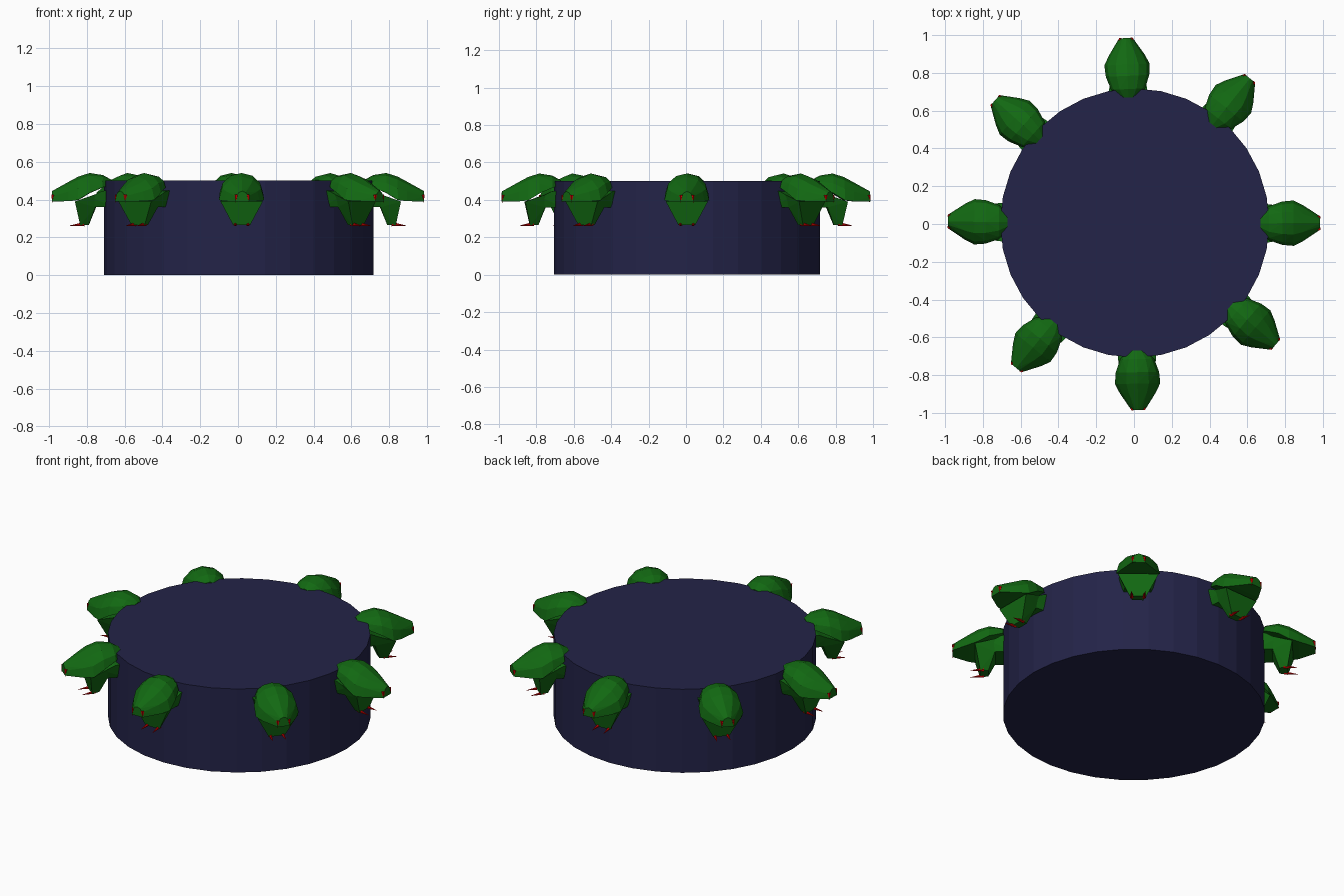
import bpy, bmesh, math
from mathutils import Matrix, Vector

if "Cube" in bpy.data.objects:
    bpy.data.objects.remove(bpy.data.objects["Cube"])


def material(name, rgb):
    m = bpy.data.materials.new(name)
    m.diffuse_color = (*rgb, 1)
    m.use_nodes = True
    m.node_tree.nodes["Principled BSDF"].inputs["Base Color"].default_value = m.diffuse_color
    return m


NAVY = material("dark navy", (0.017, 0.017, 0.065))
GREEN = material("deep green", (0.006, 0.14, 0.006))
RED = material("red", (0.62, 0.0, 0.0))


def to_mesh(bm, name, mat):
    bmesh.ops.recalc_face_normals(bm, faces=bm.faces)
    me = bpy.data.meshes.new(name)
    bm.to_mesh(me)
    bm.free()
    me.materials.append(mat)
    return me


def place(me, name, angle=0.0):
    ob = bpy.data.objects.new(name, me)
    ob.rotation_euler.z = angle
    bpy.context.collection.objects.link(ob)
    return ob


def upper_jaw():
    # rings along the snout: distance, half width, underside z, top z
    rings = [(0.67, 0.045, 0.475, 0.505), (0.715, 0.09, 0.465, 0.53),
             (0.785, 0.115, 0.435, 0.541), (0.845, 0.12, 0.398, 0.522),
             (0.895, 0.095, 0.392, 0.495), (0.985, 0.036, 0.39, 0.445)]
    n = 7
    bm = bmesh.new()
    loops = []
    for r, w, zb, zt in rings:
        loops.append([bm.verts.new((r, w * math.cos(math.pi * k / (n - 1)),
                                    zb + (zt - zb) * math.sin(math.pi * k / (n - 1))))
                      for k in range(n)])
    for a, b in zip(loops, loops[1:]):
        for k in range(n):
            j = (k + 1) % n
            bm.faces.new((a[k], a[j], b[j], b[k]))
    bm.faces.new(loops[0])
    bm.faces.new(loops[-1])
    bmesh.ops.triangulate(bm, faces=[f for f in bm.faces if len(f.verts) == 4])
    return to_mesh(bm, "upper_jaw", GREEN)


def lower_jaw():
    # neck block and hanging jaw block: distance, z, half width
    neck = [(0.66, 0.36, 0.08), (0.66, 0.455, 0.105), (0.72, 0.445, 0.10),
            (0.76, 0.36, 0.07), (0.78, 0.415, 0.09)]
    jaw = [(0.72, 0.44, 0.09), (0.755, 0.36, 0.07), (0.862, 0.39, 0.112),
           (0.79, 0.265, 0.03), (0.835, 0.265, 0.045)]
    bm = bmesh.new()
    for block in (neck, jaw):
        vs = [bm.verts.new((r, s * w, z)) for r, z, w in block for s in (-1, 1)]
        bmesh.ops.convex_hull(bm, input=vs)
    return to_mesh(bm, "lower_jaw", GREEN)


def fangs():
    bm = bmesh.new()

    def cone(base, tip, radius):
        base, tip = Vector(base), Vector(tip)
        d = tip - base
        rot = d.to_track_quat('Z', 'Y').to_matrix().to_4x4()
        bmesh.ops.create_cone(bm, cap_ends=True, segments=6, radius1=radius, radius2=0,
                              depth=d.length,
                              matrix=Matrix.Translation((base + tip) / 2) @ rot)

    for s in (-1, 1):
        cone((0.815, s * 0.033, 0.27), (0.895, s * 0.038, 0.262), 0.011)
        cone((0.978, s * 0.03, 0.425), (0.984, s * 0.034, 0.383), 0.010)
    return to_mesh(bm, "fangs", RED)


# round drum
bm = bmesh.new()
bmesh.ops.create_cone(bm, cap_ends=True, segments=32, radius1=0.712, radius2=0.712,
                      depth=0.5, matrix=Matrix.Translation((0.004, 0.005, 0.25)))
place(to_mesh(bm, "drum", NAVY), "drum")

# eight open-mouthed heads around the rim
parts = [upper_jaw(), lower_jaw(), fangs()]
for i, deg in enumerate((0.3, 51.5, 92.5, 138.3, 179.2, 230.7, 271.3, 319.6)):
    for me in parts:
        place(me, f"{me.name}_{i + 1}", math.radians(deg))
